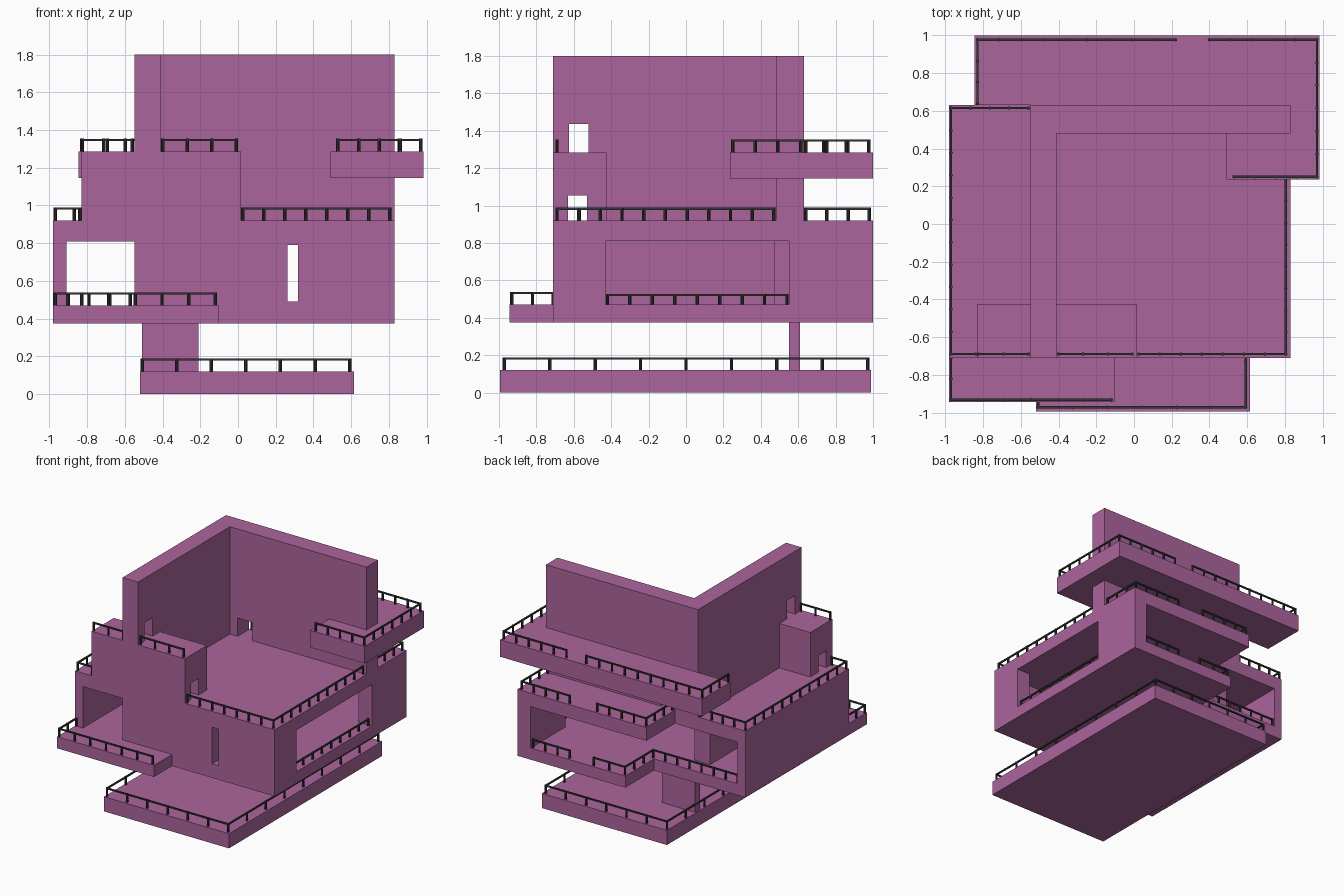
import bpy, bmesh, math
from mathutils import Vector

if "Cube" in bpy.data.objects:
    bpy.data.objects.remove(bpy.data.objects["Cube"])


def material(name, color):
    m = bpy.data.materials.new(name)
    m.diffuse_color = color
    m.use_nodes = True
    m.node_tree.nodes["Principled BSDF"].inputs["Base Color"].default_value = m.diffuse_color
    return m


PLUM = material("plum", (0.41, 0.13, 0.34, 1))
DARK = material("dark_metal", (0.035, 0.035, 0.035, 1))


def finish(name, bm, mat):
    bmesh.ops.recalc_face_normals(bm, faces=bm.faces)
    me = bpy.data.meshes.new(name)
    bm.to_mesh(me)
    bm.free()
    me.materials.append(mat)
    ob = bpy.data.objects.new(name, me)
    bpy.context.collection.objects.link(ob)
    return ob


def slab(name, outline, z0, z1):
    """Extrude a plan outline from z0 to z1."""
    bm = bmesh.new()
    face = bm.faces.new([bm.verts.new((x, y, z0)) for x, y in outline])
    ext = bmesh.ops.extrude_face_region(bm, geom=[face])
    verts = [g for g in ext["geom"] if isinstance(g, bmesh.types.BMVert)]
    bmesh.ops.translate(bm, verts=verts, vec=(0, 0, z1 - z0))
    if len(bm.faces) == len(outline) + 1:
        bm.faces.new([v for v in bm.verts if abs(v.co.z - z0) < 1e-6])
    return finish(name, bm, PLUM)


def box(name, x0, x1, y0, y1, z0, z1, cuts=()):
    """Axis-aligned block with optional box-shaped openings."""
    ob = slab(name, [(x0, y0), (x1, y0), (x1, y1), (x0, y1)], z0, z1)
    for c in cuts:
        cutter = box("opening_cutter", *c)
        mod = ob.modifiers.new("opening", "BOOLEAN")
        mod.object, mod.solver = cutter, "EXACT"
        bpy.context.view_layer.objects.active = ob
        bpy.ops.object.modifier_apply(modifier=mod.name)
        bpy.data.objects.remove(cutter)
    return ob


def railing(name, z, paths, step=0.117, h=0.063):
    """Thin handrail on evenly spaced round posts along each path."""
    bm = bmesh.new()
    for path in paths:
        posts = set()
        for a, b in zip(path, path[1:]):
            a, b = Vector((*a, z)), Vector((*b, z))
            d = b - a
            n = max(1, round(d.length / step))
            for i in range(n + 1):
                p = a + d * i / n
                posts.add((round(p.x, 3), round(p.y, 3)))
            bar = bmesh.ops.create_cube(bm, size=1)["verts"]
            bmesh.ops.scale(bm, verts=bar, vec=(abs(d.x) + 0.012, abs(d.y) + 0.012, 0.011))
            bmesh.ops.translate(bm, verts=bar, vec=(a + b) / 2 + Vector((0, 0, h)))
        for x, y in sorted(posts):
            post = bmesh.ops.create_cone(bm, cap_ends=True, segments=8, radius1=0.009,
                                         radius2=0.009, depth=h + 0.006)["verts"]
            bmesh.ops.translate(bm, verts=post, vec=(x, y, z + (h + 0.006) / 2))
    return finish(name, bm, DARK)


# Base slab and the short support wall
box("base_slab", -0.52, 0.615, -0.995, 0.99, 0, 0.12)
box("support_wall", -0.51, -0.21, 0.55, 0.61, 0.12, 0.375)

# Main storey: floor, ceiling, front balcony
slab("main_floor", [(-0.98, -0.71), (0.83, -0.71), (0.83, 1), (-0.15, 1),
                    (-0.15, 0.63), (-0.98, 0.63)], 0.375, 0.47)
slab("terrace_slab", [(-0.98, -0.71), (0.83, -0.71), (0.83, 1), (-0.34, 1),
                      (-0.34, 0.63), (-0.98, 0.63)], 0.81, 0.92)
box("front_balcony", -0.98, -0.10, -0.945, -0.71, 0.375, 0.47)

# Main storey walls
box("left_wall", -0.98, -0.91, -0.71, 0.63, 0.47, 0.81)
box("inner_wall", -0.55, -0.41, -0.71, 0.475, 0.47, 0.81)
box("front_wall", -0.41, 0.71, -0.71, -0.57, 0.47, 0.81,
    [(0.263, 0.318, -0.8, -0.4, 0.49, 0.79)])
box("right_wall_front", 0.71, 0.83, -0.71, -0.43, 0.47, 0.81)
box("right_wall_back", 0.71, 0.83, 0.55, 1, 0.47, 0.81)

# Tall corner walls, with doorways cut through
LOW_DOOR = (-1, 1, -0.63, -0.53, 0.85, 1.055)
box("tall_side_wall", -0.55, -0.41, -0.71, 0.63, 0.92, 1.80,
    [LOW_DOOR, (-1, 1, -0.625, -0.52, 1.285, 1.435)])
box("tall_back_wall", -0.41, 0.83, 0.48, 0.63, 0.92, 1.80,
    [(-0.34, -0.21, 0.3, 0.8, 0.85, 1.07)])

# Raised blocks either side of the tall side wall
box("raised_block_left", -0.83, -0.55, -0.71, -0.425, 0.92, 1.285, [LOW_DOOR])
box("raised_block_right", -0.41, 0.015, -0.71, -0.425, 0.92, 1.285, [LOW_DOOR])

# Upper balcony wrapping the back right corner
slab("upper_balcony", [(0.49, 0.235), (0.985, 0.235), (0.985, 1), (-0.845, 1),
                       (-0.845, 0.63), (0.49, 0.63)], 1.145, 1.285)

# Railings, level by level
railing("base_railing_sides", 0.12, [[(-0.508, -0.972), (-0.508, 0.972)],
                                     [(0.592, -0.972), (0.592, 0.972)]], 0.243)
railing("base_railing_ends", 0.12, [[(-0.508, -0.972), (0.592, -0.972)],
                                    [(-0.508, 0.972), (0.592, 0.972)]], 0.175)
railing("front_balcony_railing", 0.47, [[(-0.97, -0.71), (-0.97, -0.932), (-0.12, -0.932)]], 0.14)
railing("side_opening_railing", 0.47, [[(0.803, -0.42), (0.803, 0.54)]], 0.12, 0.052)
railing("rear_floor_railing", 0.47, [[(0.70, 0.98), (0.37, 0.98)],
                                     [(0.15, 0.98), (-0.133, 0.98), (-0.133, 0.615), (-0.90, 0.615)]])
railing("terrace_railing", 0.92, [
    [(0.025, -0.69), (0.805, -0.69), (0.805, 0.47)],
    [(-0.84, -0.69), (-0.97, -0.69), (-0.97, 0.615), (-0.56, 0.615)],
    [(0.805, 0.64), (0.805, 0.98), (0.37, 0.98)],
    [(0.12, 0.98), (-0.325, 0.98), (-0.325, 0.64)]])
railing("raised_block_railing", 1.285, [[(-0.825, -0.69), (-0.56, -0.69)],
                                        [(-0.40, -0.69), (-0.01, -0.69)]], 0.13)
railing("upper_balcony_railing", 1.285, [
    [(0.53, 0.25), (0.97, 0.25), (0.97, 0.977), (0.40, 0.977)],
    [(0.22, 0.977), (-0.83, 0.977), (-0.83, 0.64)]], 0.122)
